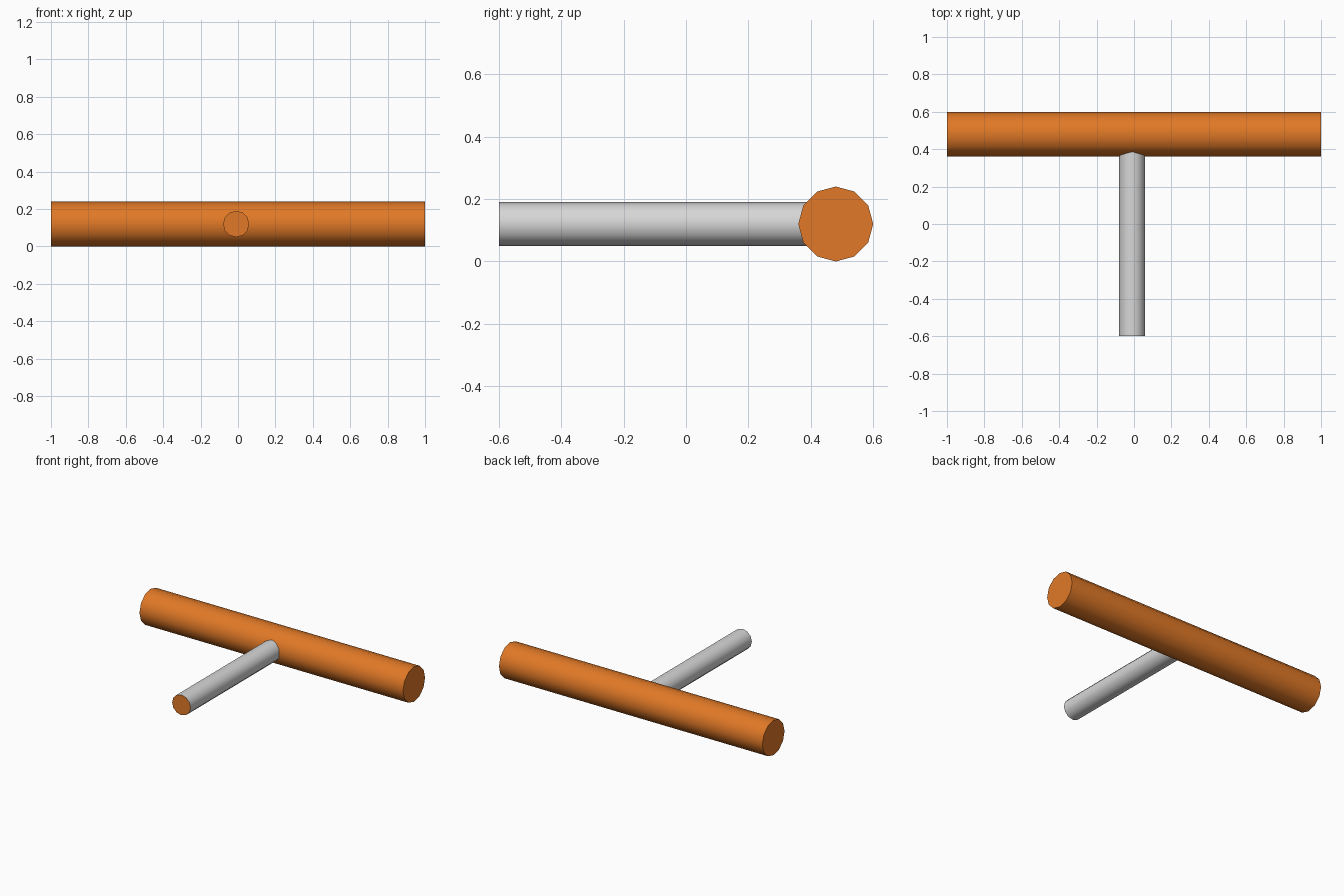
import bpy
import math

cube = bpy.data.objects.get("Cube")
if cube:
    bpy.data.objects.remove(cube, do_unlink=True)


def make_material(name, color, metallic=0.0):
    mat = bpy.data.materials.new(name)
    mat.use_nodes = True
    mat.diffuse_color = color
    mat.node_tree.nodes["Principled BSDF"].inputs["Base Color"].default_value = color
    return mat


orange = make_material("orange", (0.75, 0.19, 0.02, 1))
steel = make_material("light_grey", (0.68, 0.68, 0.68, 1))


def make_bar(name, radius, length, location, rotation, materials):
    bpy.ops.mesh.primitive_cylinder_add(vertices=12, radius=radius, depth=length,
                                        location=location, rotation=rotation)
    bar = bpy.context.object
    bar.name = name
    for mat in materials:
        bar.data.materials.append(mat)
    bpy.ops.object.transform_apply(location=False, rotation=True, scale=True)
    bpy.ops.object.shade_smooth_by_angle(angle=math.radians(40))
    return bar


# Thick crossbar at the back
make_bar("crossbar", 0.12, 2.0, (0, 0.48, 0.12), (0, math.pi / 2, 0), [orange])

# Thin shaft running forward out of the crossbar, with an orange front cap
shaft = make_bar("shaft", 0.07, 1.08, (-0.01, -0.06, 0.12), (math.pi / 2, 0, 0),
                 [steel, orange])
for face in shaft.data.polygons:
    face.material_index = 1 if face.normal.y < -0.9 else 0
